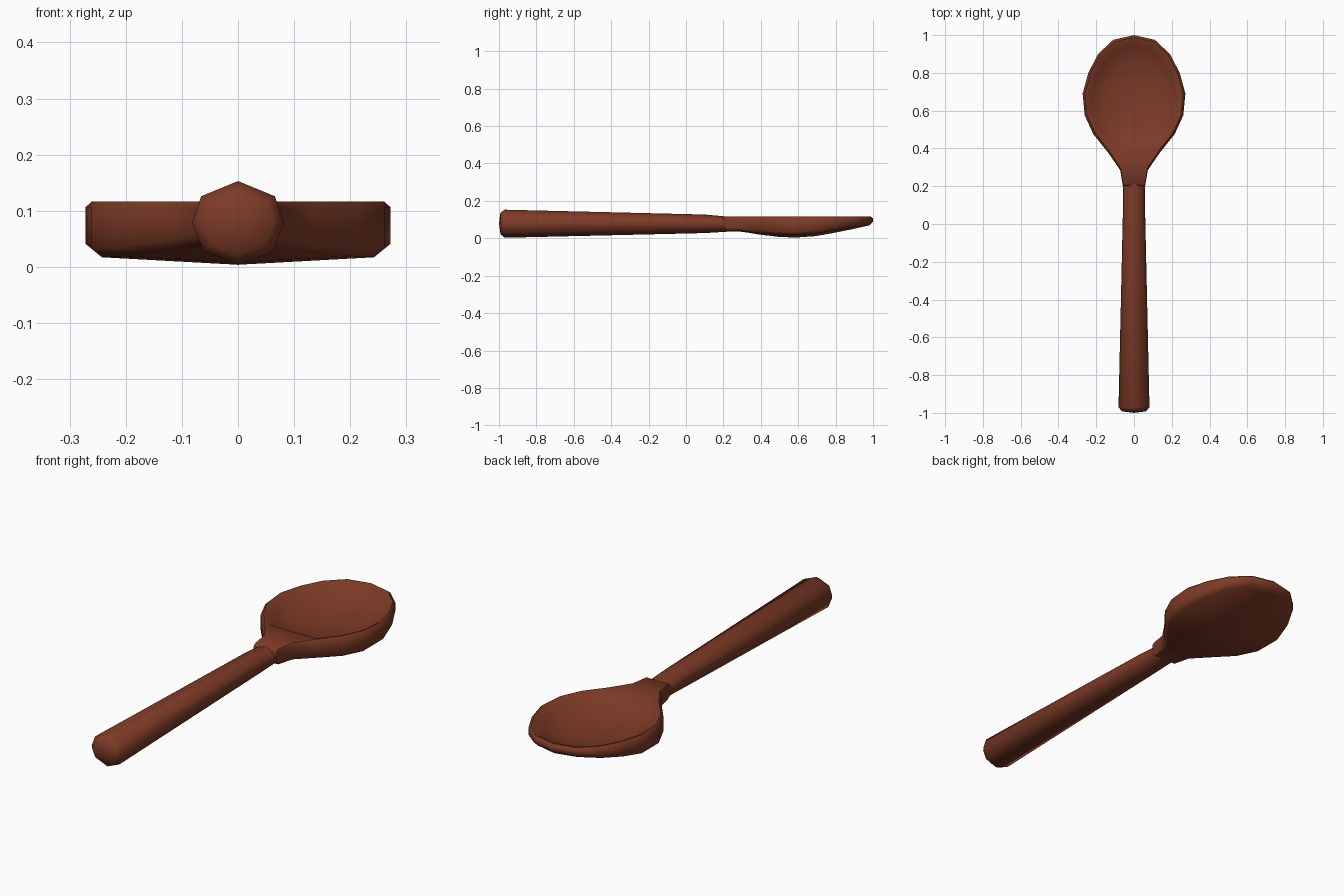
import bpy, bmesh, math

if "Cube" in bpy.data.objects:
    bpy.data.objects.remove(bpy.data.objects["Cube"])

wood = bpy.data.materials.new("brown_wood")
wood.diffuse_color = (0.205, 0.043, 0.020, 1)
wood.use_nodes = True
wood.node_tree.nodes["Principled BSDF"].inputs["Base Color"].default_value = wood.diffuse_color


def interp(table, v):
    """Piecewise linear lookup."""
    for (a, fa), (b, fb) in zip(table, table[1:]):
        if v <= b:
            return fa + (fb - fa) * max(0, (v - a) / (b - a))
    return table[-1][1]


def loft(name, rings, cap_start, cap_end):
    """Skin closed rings of equal length; caps are a centre point or None."""
    bm = bmesh.new()
    vs = [[bm.verts.new(p) for p in r] for r in rings]
    n = len(vs[0])
    for a, b in zip(vs, vs[1:]):
        for i in range(n):
            j = (i + 1) % n
            bm.faces.new((a[i], a[j], b[j], b[i]))
    for ring, tip in ((vs[0], cap_start), (vs[-1], cap_end)):
        if tip:
            c = bm.verts.new(tip)
            for i in range(n):
                bm.faces.new((ring[i], ring[(i + 1) % n], c))
    bmesh.ops.remove_doubles(bm, verts=bm.verts, dist=0.0005)
    bmesh.ops.recalc_face_normals(bm, faces=bm.faces)
    me = bpy.data.meshes.new(name)
    bm.to_mesh(me)
    bm.free()
    me.materials.append(wood)
    ob = bpy.data.objects.new(name, me)
    bpy.context.collection.objects.link(ob)
    bpy.ops.object.select_all(action='DESELECT')
    ob.select_set(True)
    bpy.context.view_layer.objects.active = ob
    bpy.ops.object.shade_smooth_by_angle(angle=math.radians(50))
    return ob


# Handle: eight-sided tapering rod (y, half width, top z, bottom z)
half = [(0.80, 0.64), (1, 0), (0.75, -0.66)]
octagon = [(0, 1)] + half + [(0, -1)] + [(-x, z) for x, z in reversed(half)]
sections = [(-0.992, 0.064, 0.137, 0.022), (-0.97, 0.082, 0.153, 0.003),
            (0.10, 0.058, 0.127, 0.028), (0.20, 0.058, 0.118, 0.034),
            (0.30, 0.055, 0.114, 0.040)]
loft("handle",
     [[(w * x, y, (t + b) / 2 + z * (t - b) / 2) for x, z in octagon]
      for y, w, t, b in sections],
     (0, -1.0, 0.08), (0, 0.32, 0.08))

# Bowl: egg outline with neck, right side from tip to neck
side = [(0.11, 0.975), (0.19, 0.90), (0.242, 0.80), (0.272, 0.69),
        (0.261, 0.575), (0.215, 0.475), (0.135, 0.375), (0.073, 0.285),
        (0.059, 0.20)]
outline = [(0, 1.0)] + side + [(-x, y) for x, y in reversed(side)]
CY = 0.68
bottom = [(0.2, 0.042), (0.3, 0.035), (0.4, 0.019), (0.5, 0.007),
          (0.57, 0.003), (0.7, 0.012), (0.85, 0.040), (1.0, 0.074)]


def inward(p, d):
    """Move an outline point towards the bowl centre by distance d."""
    x, y = p[0], p[1] - CY
    k = 1 - d / math.hypot(x, y)
    return x * k, CY + y * k


def cavity(s, z):
    """Scaled copy of the outline, cut off before the neck."""
    return [(x * 0.92 * s, CY + (max(y, 0.375) - CY) * 0.92 * s, z)
            for x, y in outline]


def keel_z(y):
    return interp(bottom, y)


under = [inward(p, 0.02) for p in outline]
rings = [
    [(0, y, keel_z(y)) for x, y in under],                        # keel line
    [(x, y, keel_z(y) + 0.055 * abs(x)) for x, y in under],       # underside edge
    [(x, y, min(keel_z(y) + 0.015 + 0.055 * abs(x), 0.095)) for x, y in outline],
    [(x, y, 0.106) for x, y in outline],                          # side wall
    [(*inward(p, 0.012), 0.117) for p in outline],                # rim
    cavity(1.0, 0.115),
    cavity(0.88, 0.092),
    cavity(0.68, 0.070),
    cavity(0.38, 0.054),
]
loft("bowl", rings, None, (0, CY, 0.048))
